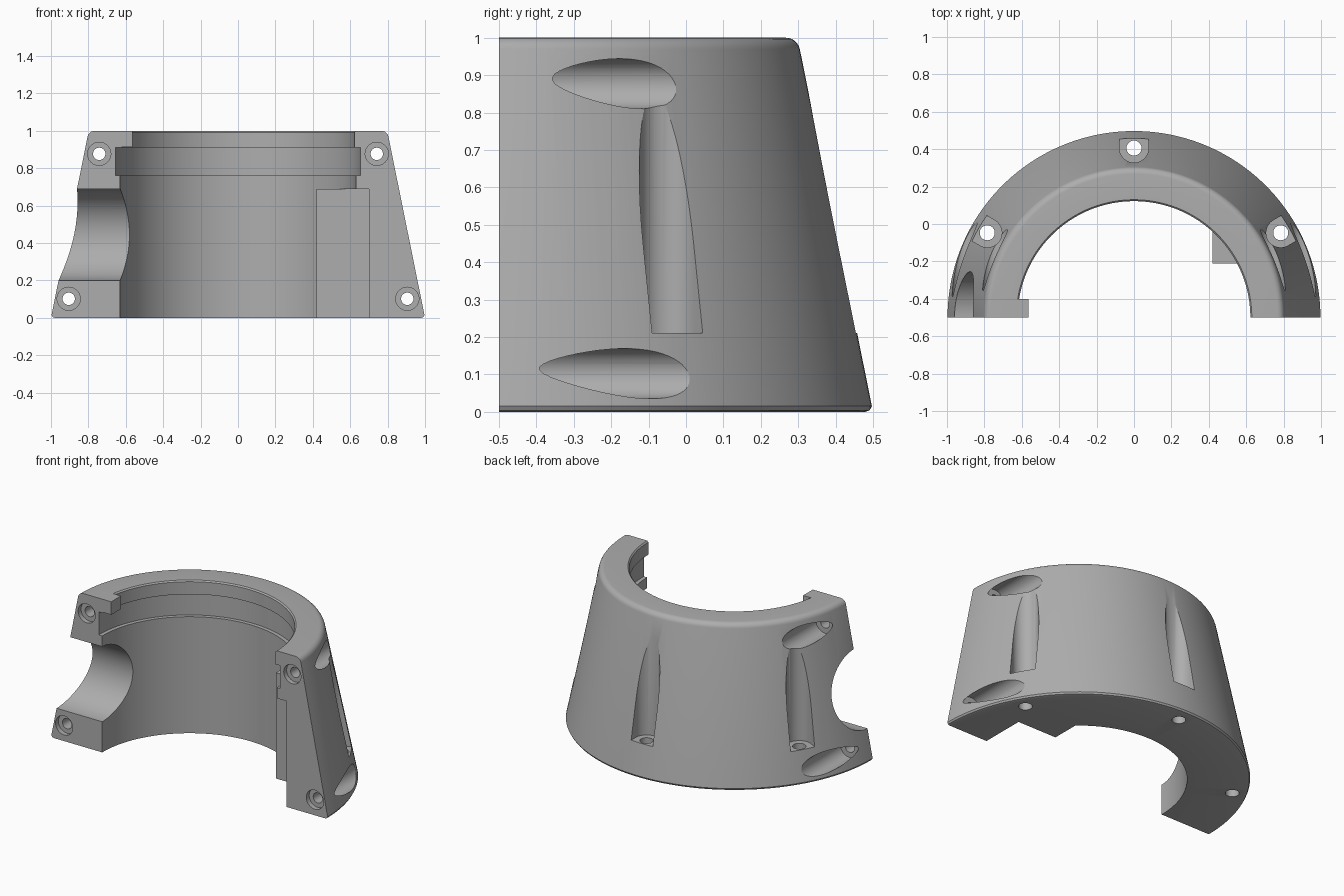
import bpy, bmesh, math
from mathutils import Matrix, Vector

if "Cube" in bpy.data.objects:
    bpy.data.objects.remove(bpy.data.objects["Cube"])

AXIS_Y = -0.5          # axis of the half ring
SEGS = 96

grey = bpy.data.materials.new("grey")
grey.diffuse_color = (0.42, 0.42, 0.42, 1)
grey.use_nodes = True
grey.node_tree.nodes["Principled BSDF"].inputs["Base Color"].default_value = grey.diffuse_color


def to_object(bm, name):
    bmesh.ops.recalc_face_normals(bm, faces=bm.faces)
    me = bpy.data.meshes.new(name)
    bm.to_mesh(me)
    bm.free()
    me.materials.append(grey)
    ob = bpy.data.objects.new(name, me)
    bpy.context.collection.objects.link(ob)
    return ob


def box(name, lo, hi, matrix=Matrix()):
    bm = bmesh.new()
    lo, hi = Vector(lo), Vector(hi)
    bmesh.ops.create_cube(bm, size=1)
    for v in bm.verts:
        v.co = matrix @ Vector([(lo[i] + hi[i]) / 2 + v.co[i] * (hi[i] - lo[i]) for i in range(3)])
    return to_object(bm, name)


def rod(name, start, end, r, segs=48):
    """Closed cylinder between two points."""
    start, end = Vector(start), Vector(end)
    d = end - start
    bm = bmesh.new()
    m = Matrix.Translation((start + end) / 2) @ d.to_track_quat('Z', 'Y').to_matrix().to_4x4()
    bmesh.ops.create_cone(bm, cap_ends=True, segments=segs, radius1=r, radius2=r,
                          depth=d.length, matrix=m)
    return to_object(bm, name)


def half_ring(name, profile):
    """Sweep a closed (radius, z) profile through 180 degrees and cap both ends."""
    bm = bmesh.new()
    rings = []
    for i in range(SEGS + 1):
        a = math.pi * i / SEGS
        rings.append([bm.verts.new((r * math.cos(a), AXIS_Y + r * math.sin(a), z))
                      for r, z in profile])
    n = len(profile)
    for p, q in zip(rings, rings[1:]):
        for j in range(n):
            bm.faces.new((p[j], p[(j + 1) % n], q[(j + 1) % n], q[j]))
    bm.faces.new(rings[0])
    bm.faces.new(rings[-1])
    return to_object(bm, name)


def combine(target, tool, operation):
    mod = target.modifiers.new("bool", 'BOOLEAN')
    mod.operation = operation
    mod.solver = 'EXACT'
    mod.object = tool
    bpy.context.view_layer.update()
    me = bpy.data.meshes.new_from_object(
        target.evaluated_get(bpy.context.evaluated_depsgraph_get()))
    target.modifiers.clear()
    target.data = me
    bpy.data.objects.remove(tool)


# Tapered half-ring housing with rounded outer rims and an inner groove
profile = [(0.63, 0), (0.98, 0), (0.991, 0.004), (0.997, 0.015)]
for k in range(7):
    a = math.radians(11 + 79 * k / 6)
    profile.append((0.767 + 0.038 * math.cos(a), 0.964 + 0.038 * math.sin(a) - 0.002))
profile += [(0.63, 1.0), (0.622, 0.992), (0.622, 0.91), (0.655, 0.91), (0.655, 0.76), (0.63, 0.76)]
housing = half_ring("housing", profile)

# Inner block on the right and small stop tab on the left rim
combine(housing, box("inner_block", (0.42, -0.21, 0), (0.70, -0.02, 0.69)), 'UNION')
combine(housing, box("stop_tab", (-0.68, -0.5, 0.915), (-0.565, -0.40, 1.0)), 'UNION')

# Recess in the right parting face, in front of the block
combine(housing, box("recess", (0.40, -0.6, -0.1), (0.70, -0.21, 0.69)), 'DIFFERENCE')

# Round side port on the left
combine(housing, rod("port", (-1.2, AXIS_Y, 0.445), (-0.3, AXIS_Y, 0.445), 0.245, 96), 'DIFFERENCE')

# Parting-face bolts: through hole, shallow front counterbore, rear head pocket
for side in (-1, 1):
    for x, z, seat in ((0.742, 0.877, -0.375), (0.905, 0.102, -0.395)):
        x *= side
        combine(housing, rod("head_pocket", (x, seat, z), (x, 0.4, z), 0.067), 'DIFFERENCE')
        combine(housing, rod("counterbore", (x, -0.6, z), (x, -0.47, z), 0.062), 'DIFFERENCE')
        combine(housing, rod("bolt_hole", (x, -0.6, z), (x, 0.0, z), 0.033), 'DIFFERENCE')

# Vertical bolts: U-shaped pocket open to the outside, and a hole through the foot
for deg in (30, 90, 150):
    a = math.radians(deg)
    c = Vector((0.906 * math.cos(a), AXIS_Y + 0.906 * math.sin(a), 0))
    up = Vector((0, 0, 1))
    turn = Matrix.Translation(c) @ Matrix.Rotation(a, 4, 'Z')
    pocket = rod("pocket", c + up * 0.21, c + up * 0.95, 0.078)
    combine(pocket, box("pocket_mouth", (0, -0.078, 0.21), (0.3, 0.078, 0.95), turn), 'UNION')
    combine(housing, pocket, 'DIFFERENCE')
    combine(housing, rod("foot_hole", c - up * 0.1, c + up * 0.3, 0.04), 'DIFFERENCE')

# Smooth curved walls, keep machined edges sharp
bpy.context.view_layer.objects.active = housing
housing.select_set(True)
bpy.ops.object.shade_smooth_by_angle(angle=math.radians(30))
